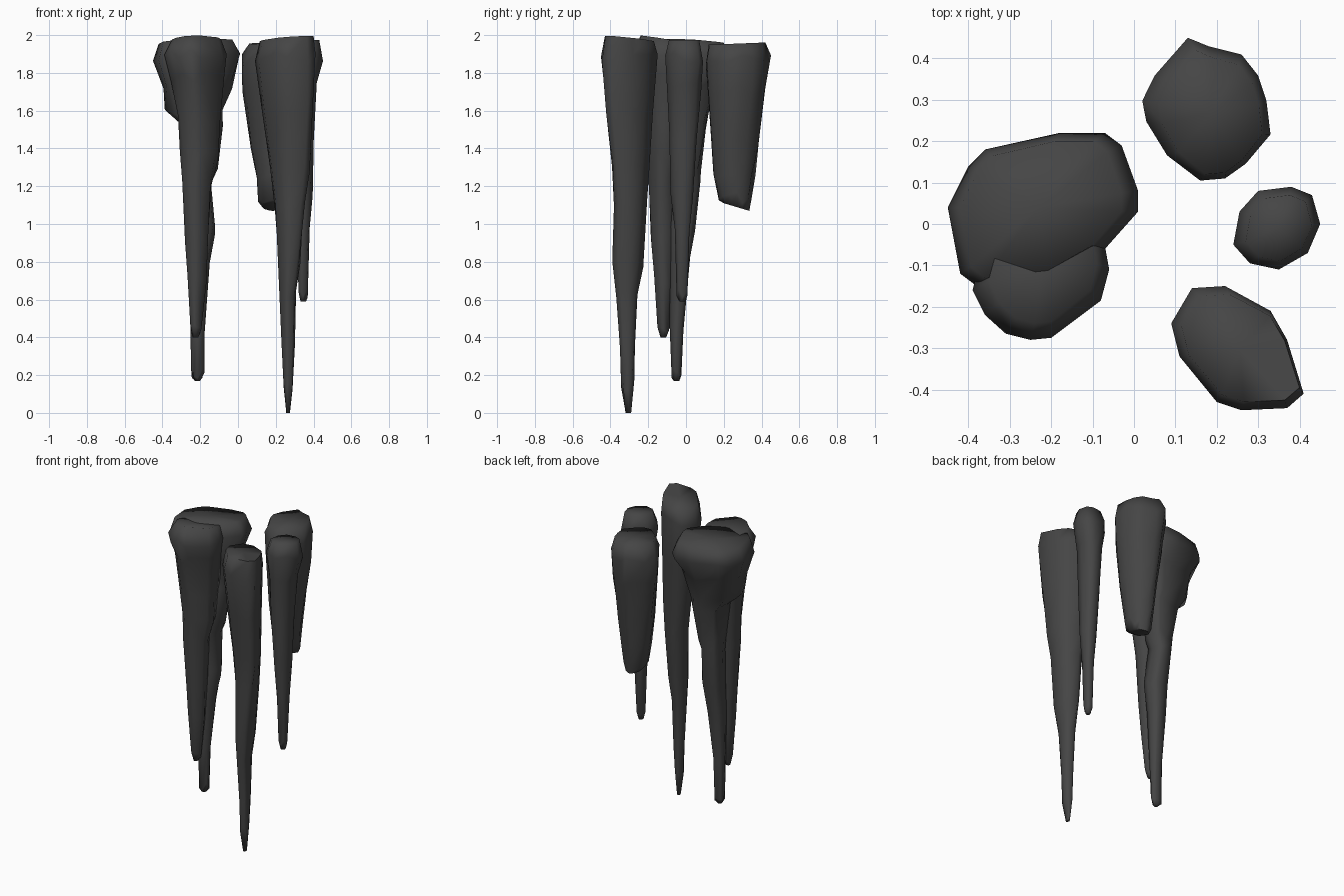
import bpy, bmesh, math, random

random.seed(4)

# Dark rock colour
rock = bpy.data.materials.new("dark_rock")
rock.diffuse_color = (.06, .06, .06, 1)


def spike(name, outline, rings, top_tilt=(0, 0), tip_tilt=(0, 0)):
    """Loft an outline down a list of (z, x0, x1, y0, y1) bounding boxes."""
    xs, ys = zip(*outline)
    unit = [((2 * x - min(xs) - max(xs)) / (max(xs) - min(xs)),
             (2 * y - min(ys) - max(ys)) / (max(ys) - min(ys))) for x, y in outline]
    bm = bmesh.new()
    loops = []
    for k, (z, x0, x1, y0, y1) in enumerate(rings):
        cx, cy, rx, ry = (x0 + x1) / 2, (y0 + y1) / 2, (x1 - x0) / 2, (y1 - y0) / 2
        round_off = max(0, min(1, (k - 2) / 4))      # lower rings become rounder
        tilt = top_tilt if k == 0 else tip_tilt if k == len(rings) - 1 else (0, 0)
        inner = 0 < k < len(rings) - 1
        loop = []
        for u, v in unit:
            n = math.hypot(u, v)
            f = (1 - round_off) + round_off / n
            if inner and k > 1:
                f *= random.uniform(.95, 1.06)       # knobbly surface
            dx, dy = u * f * rx, v * f * ry
            dz = random.uniform(-.03, .03) if inner else 0
            loop.append(bm.verts.new((cx + dx, cy + dy,
                                      z + dx * tilt[0] + dy * tilt[1] + dz)))
        loops.append(loop)
    for a, b in zip(loops, loops[1:]):
        for i in range(len(a)):
            j = (i + 1) % len(a)
            bm.faces.new((a[i], a[j], b[j], b[i]))
    bm.faces.new(loops[-1])
    # Fan the top so it shades as a soft cap
    top = bm.faces.new(loops[0])
    bmesh.ops.poke(bm, faces=[top])
    bmesh.ops.recalc_face_normals(bm, faces=bm.faces)
    me = bpy.data.meshes.new(name)
    bm.to_mesh(me)
    bm.free()
    me.materials.append(rock)
    ob = bpy.data.objects.new(name, me)
    bpy.context.collection.objects.link(ob)
    bpy.ops.object.select_all(action='DESELECT')
    ob.select_set(True)
    bpy.context.view_layer.objects.active = ob
    bpy.ops.object.shade_smooth_by_angle(angle=math.radians(85))


# Broad left stalactite, behind
spike("left_back_stalactite",
      [(-.45, .04), (-.40, .14), (-.36, .18), (-.18, .22), (-.07, .22), (-.03, .19),
       (.01, .08), (.01, .03), (-.07, -.06), (-.2, -.13), (-.38, -.15), (-.42, -.12)],
      [(1.965, -.42, -.03, -.13, .20), (1.88, -.45, .01, -.15, .22),
       (1.74, -.40, -.04, -.13, .16), (1.60, -.38, -.08, -.10, .12),
       (1.52, -.31, -.075, -.09, .11), (1.30, -.28, -.11, -.08, .08),
       (1.22, -.27, -.14, -.08, .08), (.97, -.26, -.12, -.09, .045),
       (.80, -.26, -.15, -.09, .02), (.45, -.25, -.175, -.085, -.015),
       (.21, -.25, -.18, -.075, -.025), (.17, -.23, -.20, -.065, -.035)],
      top_tilt=(.06, -.08))

# Left stalactite in front, merged into its neighbour
spike("left_front_stalactite",
      [(-.39, -.16), (-.36, -.22), (-.31, -.265), (-.25, -.28), (-.2, -.275),
       (-.08, -.185), (-.06, -.11), (-.08, 0), (-.2, .04), (-.35, 0)],
      [(1.975, -.35, -.09, -.24, .03), (1.90, -.39, -.06, -.28, .04),
       (1.78, -.35, -.08, -.25, .01), (1.55, -.32, -.10, -.22, -.02),
       (1.36, -.31, -.11, -.205, -.03), (1.22, -.30, -.14, -.20, -.05),
       (.92, -.28, -.155, -.185, -.06), (.70, -.27, -.17, -.17, -.07),
       (.44, -.255, -.195, -.15, -.09), (.40, -.24, -.21, -.135, -.105)],
      top_tilt=(.03, -.17))

# Short thick stalactite at the back right
spike("back_right_stalactite",
      [(.13, .45), (.18, .43), (.26, .41), (.30, .36), (.32, .30), (.33, .22),
       (.27, .15), (.22, .115), (.16, .11), (.08, .17), (.03, .25), (.02, .30), (.05, .36)],
      [(1.955, .06, .31, .12, .42), (1.87, .02, .33, .105, .45),
       (1.70, .03, .32, .12, .425), (1.42, .065, .29, .135, .39),
       (1.25, .095, .27, .15, .365), (1.14, .11, .26, .175, .345),
       (1.09, .13, .24, .20, .335)], top_tilt=(0, .04), tip_tilt=(0, -.3))

# Thin stalactite at the right
spike("right_stalactite",
      [(.30, .08), (.38, .09), (.43, .07), (.45, 0), (.42, -.07), (.35, -.11),
       (.28, -.095), (.24, -.05), (.255, .03)],
      [(1.975, .27, .43, -.09, .07), (1.88, .24, .45, -.11, .09),
       (1.72, .26, .42, -.10, .075), (1.45, .28, .40, -.09, .06),
       (1.15, .295, .395, -.08, .04), (.95, .31, .38, -.06, .02),
       (.64, .32, .37, -.05, .01), (.59, .33, .36, -.035, -.005)])

# Longest stalactite at the front right
spike("front_right_stalactite",
      [(.14, -.155), (.22, -.15), (.33, -.21), (.37, -.28), (.41, -.41), (.37, -.445),
       (.26, -.45), (.2, -.43), (.11, -.32), (.09, -.24)],
      [(1.98, .115, .40, -.43, -.17), (1.89, .09, .41, -.45, -.15),
       (1.60, .13, .395, -.42, -.175), (1.30, .165, .38, -.39, -.20),
       (1.10, .195, .36, -.385, -.21), (.80, .21, .335, -.39, -.23),
       (.62, .22, .31, -.37, -.255), (.35, .23, .30, -.35, -.27),
       (.15, .24, .29, -.345, -.275), (.0, .255, .275, -.32, -.29)], top_tilt=(.06, -.08))
